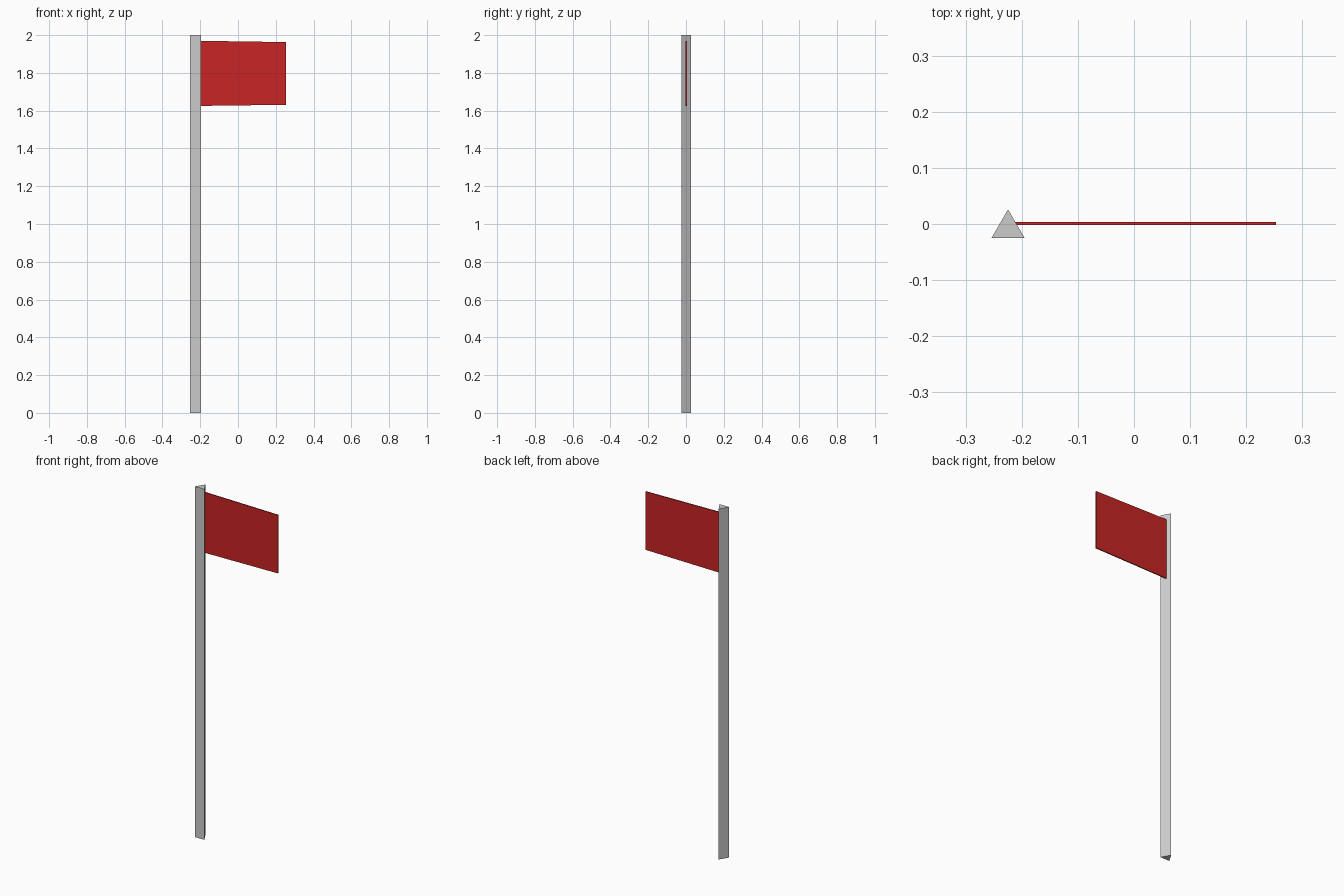
import bpy
import bmesh
from mathutils import Vector

if "Cube" in bpy.data.objects:
    bpy.data.objects.remove(bpy.data.objects["Cube"])


def prism(name, profile, extrude):
    """Extrude a closed planar profile into a solid."""
    bm = bmesh.new()
    face = bm.faces.new([bm.verts.new(p) for p in profile])
    ext = bmesh.ops.extrude_face_region(bm, geom=[face], use_keep_orig=True)
    verts = [g for g in ext["geom"] if isinstance(g, bmesh.types.BMVert)]
    bmesh.ops.translate(bm, verts=verts, vec=Vector(extrude))
    bmesh.ops.recalc_face_normals(bm, faces=bm.faces)
    mesh = bpy.data.meshes.new(name)
    bm.to_mesh(mesh)
    bm.free()
    obj = bpy.data.objects.new(name, mesh)
    bpy.context.collection.objects.link(obj)
    return obj


# Three-sided pole
prism("pole", [(-0.254, -0.025, 0), (-0.195, -0.025, 0), (-0.2245, 0.026, 0)],
      (0, 0, 2))

# Thin cloth, slightly narrower at the free end, its inner edge set in the pole
flag = prism("flag", [(-0.22, -0.002, 1.625), (0.253, -0.002, 1.631),
                      (0.253, -0.002, 1.963), (-0.22, -0.002, 1.97)],
             (0, 0.006, 0))
red = bpy.data.materials.new("red_cloth")
red.diffuse_color = (0.58, 0.018, 0.018, 1)
red.use_nodes = True
red.node_tree.nodes["Principled BSDF"].inputs["Base Color"].default_value = red.diffuse_color
flag.data.materials.append(red)
